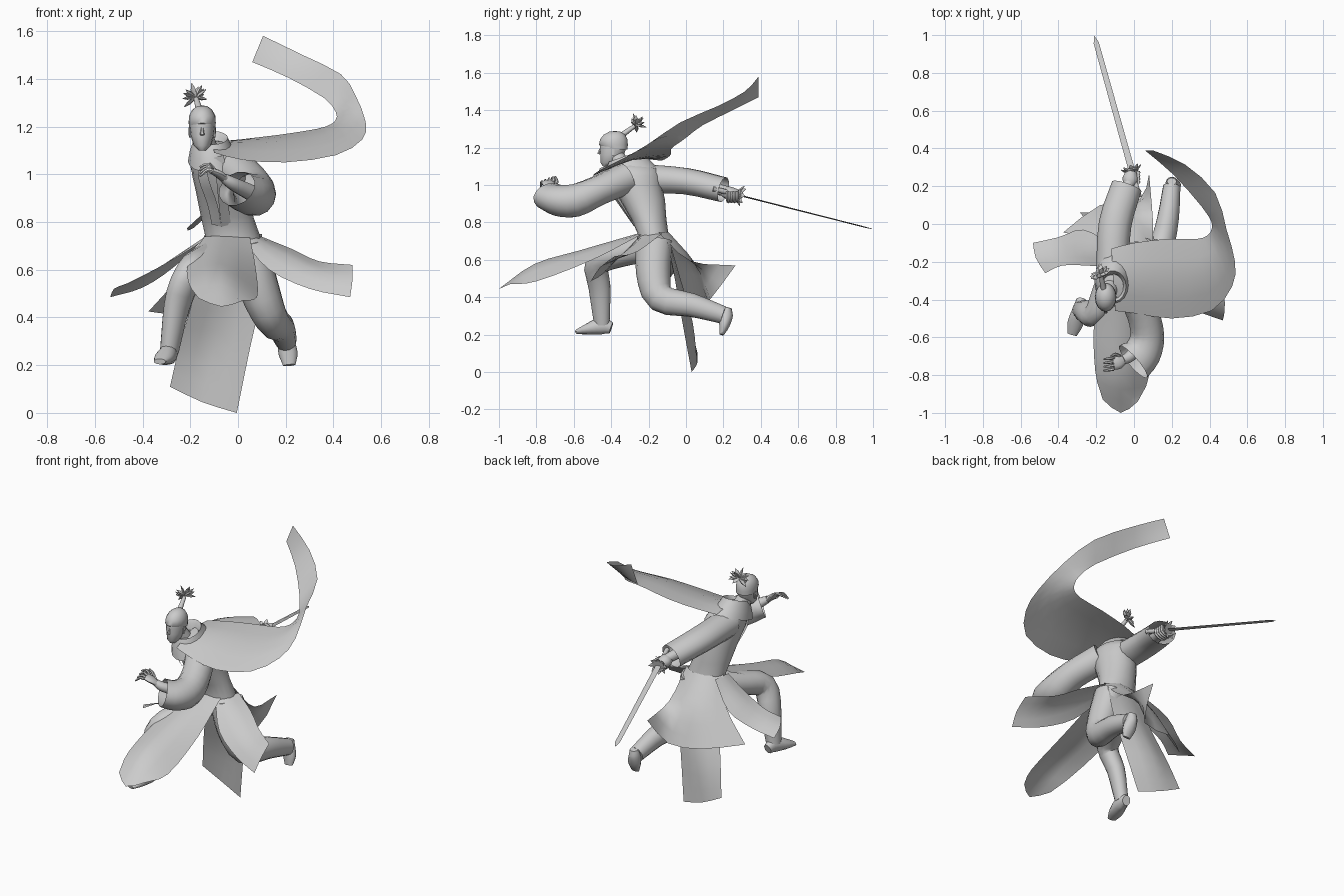
import bpy, bmesh, math, random
from mathutils import Vector as V

random.seed(4)


def add(name, verts, faces, angle=50):
    me = bpy.data.meshes.new(name)
    me.from_pydata([tuple(v) for v in verts], [], faces)
    bm = bmesh.new()
    bm.from_mesh(me)
    bmesh.ops.recalc_face_normals(bm, faces=bm.faces)
    bm.to_mesh(me)
    bm.free()
    ob = bpy.data.objects.new(name, me)
    bpy.context.collection.objects.link(ob)
    bpy.ops.object.select_all(action='DESELECT')
    ob.select_set(True)
    bpy.context.view_layer.objects.active = ob
    bpy.ops.object.shade_smooth_by_angle(angle=math.radians(angle))
    return ob


def spline(pts, steps):
    """Catmull-Rom resampling of points of any dimension"""
    pts = [V(p) for p in pts]
    ext = [2 * pts[0] - pts[1]] + pts + [2 * pts[-1] - pts[-2]]
    out = []
    for i in range(1, len(ext) - 2):
        a, b, c, d = ext[i - 1:i + 3]
        for k in range(steps):
            t = k / steps
            out.append(0.5 * (2 * b + (c - a) * t + (2 * a - 5 * b + 4 * c - d) * t * t
                              + (3 * b - a - 3 * c + d) * t ** 3))
    return out + [pts[-1]]


def skin(name, rings, cap0=True, cap1=True):
    n, m = len(rings[0]), len(rings)
    faces = [(i * n + j, i * n + (j + 1) % n, (i + 1) * n + (j + 1) % n, (i + 1) * n + j)
             for i in range(m - 1) for j in range(n)]
    if cap0:
        faces.append(tuple(range(n)))
    if cap1:
        faces.append(tuple(range((m - 1) * n, m * n)))
    return add(name, [v for r in rings for v in r], faces)


def loft(name, secs, n=16, cap0=True, cap1=True):
    """Level elliptical rings: x, y, z, half width, half depth"""
    rings = [[V((x + rx * math.cos(2 * math.pi * k / n), y + ry * math.sin(2 * math.pi * k / n), z))
              for k in range(n)] for x, y, z, rx, ry in secs]
    return skin(name, rings, cap0, cap1)


def tube(name, path, radii, n=12, steps=3, up=(0, 0, 1), cap0=True, cap1=True):
    """Elliptical tube along a path: radii are (sideways, upward)"""
    pts, rad = spline(path, steps), spline(radii, steps)
    rings = []
    for i, p in enumerate(pts):
        t = (pts[min(i + 1, len(pts) - 1)] - pts[max(i - 1, 0)]).normalized()
        s = V(up).cross(t).normalized()
        u = t.cross(s)
        rings.append([p + s * rad[i][0] * math.cos(2 * math.pi * k / n)
                      + u * rad[i][1] * math.sin(2 * math.pi * k / n) for k in range(n)])
    return skin(name, rings, cap0, cap1)


def sheet(name, rows, along=3, across=2):
    """Open cloth sheet through rows of points"""
    cols = [spline(c, along) for c in zip(*rows)]
    grid = [spline(r, across) for r in zip(*cols)]
    n = len(grid[0])
    return add(name, [v for r in grid for v in r],
               [(i * n + j, i * n + j + 1, (i + 1) * n + j + 1, (i + 1) * n + j)
                for i in range(len(grid) - 1) for j in range(n - 1)])


# head, face, hair cap and top knot
loft("head", [(-.15, -.42, 1.1, .016, .024), (-.15, -.41, 1.12, .036, .048), (-.15, -.395, 1.16, .048, .063),
              (-.15, -.39, 1.2, .053, .071), (-.15, -.387, 1.24, .052, .07), (-.15, -.385, 1.27, .036, .05)])
loft("hair_cap", [(-.15, -.375, 1.19, .054, .062), (-.15, -.388, 1.215, .057, .077), (-.15, -.386, 1.245, .055, .073),
                  (-.15, -.383, 1.27, .042, .056), (-.15, -.38, 1.285, .022, .03), (-.15, -.38, 1.288, .004, .005)])
tube("nose", [(-.15, -.458, 1.195), (-.15, -.468, 1.165)], [(.005, .005), (.01, .008)], n=6)
for sx in (-1, 1):
    tube("ear", [(-.15 + sx * .05, -.385, 1.195), (-.15 + sx * .05, -.39, 1.155)], [(.008, .012), (.006, .008)],
         n=6, up=(0, 1, 0))
tube("neck", [(-.115, -.31, 1.04), (-.145, -.37, 1.15)], [(.055, .055), (.044, .044)], up=(0, 1, 0))
tube("top_knot_stem", [(-.16, -.345, 1.265), (-.175, -.275, 1.315)], [(.016, .016), (.011, .011)], n=8)
for k in range(12):
    a = k * 2.4
    d = V((.9 * math.cos(a), .25 + .75 * math.sin(1.7 * a), .35 + .7 * math.sin(a + .5))).normalized()
    base = V((-.178, -.268, 1.322))
    tube("top_knot_spike", [base, base + d * .035, base + d * random.uniform(.055, .066)],
         [(.008, .006), (.014, .008), (.001, .001)], n=5, steps=1, up=(.1, .2, 1))

# coat body, collar and lapels
loft("coat_body", [(-.02, -.175, .66, .112, .092), (-.02, -.175, .7, .117, .09), (-.022, -.176, .74, .115, .082),
                   (-.045, -.2, .82, .11, .095), (-.065, -.232, .92, .11, .12), (-.08, -.265, 1.0, .113, .135),
                   (-.085, -.275, 1.05, .112, .142), (-.095, -.285, 1.09, .1, .135), (-.115, -.31, 1.12, .065, .08)], n=20)
collar = loft("collar", [(-.1, -.3, 1.05, .11, .14), (-.11, -.315, 1.1, .092, .118), (-.112, -.33, 1.145, .076, .09),
                         (-.112, -.33, 1.16, .07, .082), (-.113, -.33, 1.145, .06, .068), (-.115, -.33, 1.09, .05, .06)],
              n=18, cap0=False, cap1=False)
for v in collar.data.vertices:
    v.co.z += (v.co.y + .31) * .35
sheet("lapel_right", [[(-.165, -.385, 1.08), (-.145, -.405, 1.08)], [(-.165, -.365, .98), (-.12, -.396, .97)],
                      [(-.13, -.32, .88), (-.085, -.338, .87)], [(-.11, -.27, .79), (-.07, -.277, .78)]])
sheet("lapel_left", [[(-.06, -.43, 1.08), (-.1, -.43, 1.07)], [(-.045, -.398, .98), (-.09, -.408, .97)],
                     [(-.04, -.338, .88), (-.08, -.342, .87)], [(-.03, -.279, .79), (-.07, -.279, .78)]])

# skirt panels flying out from the waist
sheet("front_panel", [[(-.14, -.23, .74), (-.05, -.26, .74), (.05, -.24, .735)],
                      [(-.21, -.5, .625), (-.07, -.57, .65), (.075, -.5, .6)],
                      [(-.205, -.78, .54), (-.07, -.81, .578), (.08, -.8, .485)],
                      [(-.165, -.93, .48), (-.07, -1, .445), (.02, -.94, .47)]])
sheet("left_panel", [[(.095, -.13, .74), (.07, -.22, .735), (.02, -.25, .725)],
                     [(.23, -.2, .685), (.19, -.3, .665), (.13, -.37, .6)],
                     [(.34, -.28, .635), (.33, -.39, .595), (.3, -.45, .52)],
                     [(.48, -.38, .62), (.48, -.46, .56), (.47, -.51, .485)]])
sheet("right_panel", [[(-.13, -.1, .74), (-.135, -.17, .74), (-.13, -.23, .73)],
                      [(-.27, -.03, .61), (-.27, -.13, .65), (-.25, -.22, .655)],
                      [(-.4, -.07, .525), (-.4, -.15, .56), (-.38, -.22, .585)],
                      [(-.535, -.1, .485), (-.52, -.18, .52), (-.47, -.26, .54)]])
sheet("back_skirt", [[(.1, -.15, .75), (.02, -.095, .75), (-.09, -.11, .75), (-.137, -.17, .75)],
                     [(.1, .02, .595), (-.01, .05, .58), (-.14, .01, .58), (-.22, -.08, .6)],
                     [(.08, .265, .57), (.03, .13, .39), (-.18, .1, .40), (-.375, -.045, .425)]])
sheet("long_back_panel", [[(-.11, -.1, .7), (0, -.09, .71), (.11, -.1, .7)],
                          [(-.18, -.06, .5), (-.04, -.03, .5), (.1, -.06, .5)],
                          [(-.245, .01, .28), (-.1, .035, .27), (.05, -.02, .27)],
                          [(-.285, .06, .11), (-.15, .06, .045), (-.005, .03, 0)]])

# long scarf sweeping sideways, then curling up and back
scarf = [((-.1, -.46, 1.09), (-.12, -.13, 1.13)), ((.02, -.475, 1.06), (0, -.1, 1.145)),
         ((.2, -.5, 1.05), (.17, -.08, 1.165)), ((.41, -.46, 1.08), (.33, -.08, 1.19)),
         ((.52, -.33, 1.145), (.39, -.06, 1.21)), ((.535, -.2, 1.22), (.41, -.03, 1.23)),
         ((.49, -.03, 1.335), (.41, .01, 1.26)), ((.43, .165, 1.42), (.36, .09, 1.32)),
         ((.27, .315, 1.5), (.21, .26, 1.405)), ((.105, .388, 1.58), (.06, .388, 1.47))]
sheet("scarf", [[a, (V(a) + V(b)) / 2 + V((0, 0, .03 if i < 6 else 0)), b] for i, (a, b) in enumerate(scarf)], along=2)

# left arm, raised across the front
tube("left_sleeve", [(-.03, -.32, 1.035), (.045, -.47, .97), (.07, -.59, .918), (.045, -.68, .918), (-.005, -.73, .94)],
     [(.085, .085), (.085, .08), (.09, .09), (.1, .085), (.112, .075)], n=14, cap1=False)
tube("left_forearm", [(.06, -.62, .92), (-.02, -.7, .96), (-.06, -.72, .985)], [(.035, .035), (.03, .028), (.024, .02)])
tube("left_palm", [(-.05, -.715, .975), (-.08, -.73, 1.0), (-.112, -.738, 1.015)], [(.022, .016), (.036, .016), (.035, .013)])
for k in range(4):
    y = -.708 - k * .02
    tube("left_finger", [(-.107, y, 1.014), (-.13, y - .004, 1.04 - k * .008), (-.16, y - .008, 1.03 - k * .013)],
         [(.009, .009), (.008, .008), (.005, .005)], n=6)
tube("left_thumb", [(-.075, -.7, .99), (-.1, -.69, 1.02), (-.12, -.7, 1.045)], [(.011, .011), (.009, .009), (.006, .006)], n=6)

# right arm, stretched backward
tube("right_sleeve", [(-.115, -.24, 1.035), (-.1, 0, 1.02), (-.038, .2, .975)],
     [(.085, .08), (.087, .072), (.082, .068)], n=14, cap1=False)
tube("right_forearm", [(-.08, .08, 1.0), (-.025, .22, .965)], [(.035, .035), (.028, .028)])
tube("right_hand", [(-.03, .2, .965), (-.02, .235, .955), (-.015, .275, .945)], [(.026, .028), (.042, .036), (.03, .03)])
for k in range(4):
    y = .222 + k * .017
    tube("right_finger", [(.022, y, .965), (.022, y, .93), (-.015, y + .004, .912), (-.045, y + .004, .932)],
         [(.01, .01)] * 4, n=6, steps=2, up=(0, 1, 0))

# sword: grip, petal guard, blade
tip, root = V((-.21, .995, .765)), V((-.012, .285, .945))
axis = (tip - root).normalized()
tube("sword_grip", [root - axis * .15, root], [(.014, .014), (.013, .013)], n=8)
tube("sword_guard", [root - axis * .006, root + axis * .008], [(.036, .036), (.036, .036)], n=12, steps=1)
side = V((0, 0, 1)).cross(axis).normalized()
lift = axis.cross(side)
for k in range(8):
    a = k * math.pi / 4
    d = side * math.cos(a) + lift * math.sin(a)
    tube("guard_petal", [root + d * .022, root + d * .042 + axis * .006, root + d * .054 + axis * .016],
         [(.014, .005), (.012, .005), (.002, .002)], n=6, steps=1, up=axis)
tube("sword_blade", [root, root + axis * .72, tip], [(.017, .004), (.014, .003), (.001, .001)], n=4, steps=1)

# legs: right one lifted forward, left one trailing with a bent knee
tube("right_leg", [(-.06, -.18, .67), (-.14, -.35, .63), (-.205, -.475, .58), (-.255, -.462, .45), (-.288, -.45, .255)],
     [(.085, .08), (.078, .07), (.06, .07), (.052, .063), (.038, .044)], n=14, up=(.3, .8, -.9))
tube("right_foot", [(-.28, -.4, .235), (-.288, -.45, .248), (-.31, -.525, .23), (-.328, -.585, .215)],
     [(.025, .03), (.036, .046), (.042, .03), (.026, .012)])
tube("left_leg", [(.04, -.17, .7), (.085, -.175, .53), (.14, -.135, .395), (.18, .03, .358), (.2, .2, .305)],
     [(.085, .1), (.085, .092), (.07, .078), (.058, .064), (.046, .048)], n=14, up=(0, 1, 1))
tube("left_foot", [(.2, .225, .345), (.2, .215, .305), (.21, .205, .25), (.215, .19, .2)],
     [(.025, .02), (.034, .036), (.04, .028), (.026, .012)], up=(0, 1, 0))
